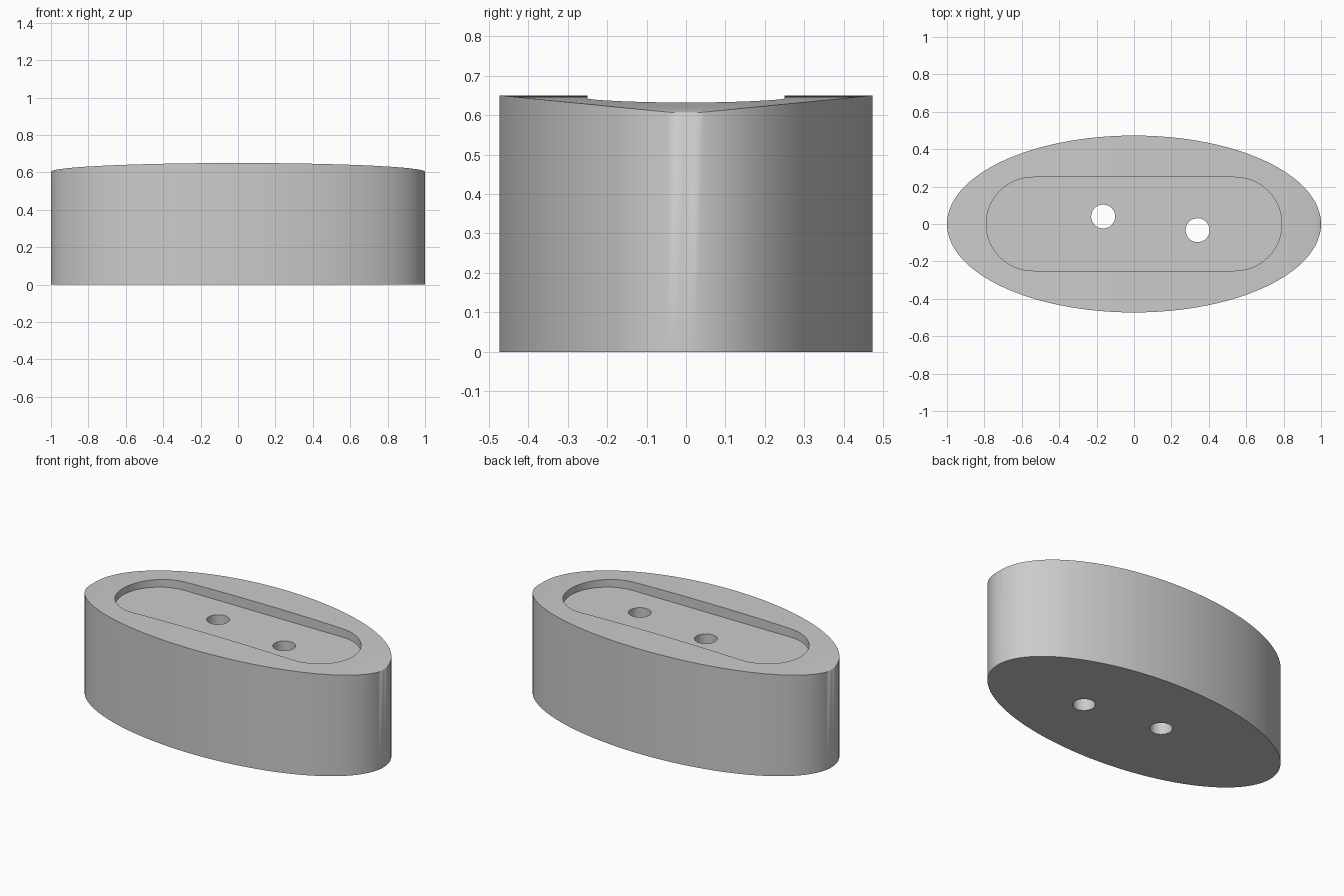
import bpy, bmesh
from math import cos, sin, pi, radians

old = bpy.data.objects.get("Cube")
if old:
    bpy.data.objects.remove(old, do_unlink=True)

HALF_DEPTH = 0.473
END_HEIGHT, CROWN = 0.603, 0.047
FLOOR = 0.59
SEGMENTS = 128

grey = bpy.data.materials.new("plain grey")
grey.use_nodes = True
colour = (0.6, 0.6, 0.6, 1)
grey.diffuse_color = colour
grey.node_tree.nodes["Principled BSDF"].inputs["Base Color"].default_value = colour


def make_object(name, bm):
    bmesh.ops.recalc_face_normals(bm, faces=bm.faces)
    mesh = bpy.data.meshes.new(name)
    bm.to_mesh(mesh)
    bm.free()
    mesh.materials.append(grey)
    obj = bpy.data.objects.new(name, mesh)
    bpy.context.collection.objects.link(obj)
    return obj


def prism(name, outline, low, high):
    bm = bmesh.new()
    base = bm.faces.new([bm.verts.new((x, y, low)) for x, y in outline])
    top = bmesh.ops.extrude_face_region(bm, geom=[base], use_keep_orig=True)["geom"]
    moved = [v for v in top if isinstance(v, bmesh.types.BMVert)]
    bmesh.ops.translate(bm, verts=moved, vec=(0, 0, high - low))
    return make_object(name, bm)


def arc(cx, cy, radius, start, end, steps):
    angles = [start + (end - start) * i / steps for i in range(steps + 1)]
    return [(cx + radius * cos(a), cy + radius * sin(a)) for a in angles]


# Elliptical body whose top arches along x, capped with strips running along y
bm = bmesh.new()
angles = [2 * pi * i / SEGMENTS for i in range(SEGMENTS)]
rims = []
for crowned in (False, True):
    rims.append([bm.verts.new((cos(a), HALF_DEPTH * sin(a),
                               END_HEIGHT + CROWN * abs(sin(a)) if crowned else 0))
                 for a in angles])
bottom, top = rims
for i in range(SEGMENTS):
    j = (i + 1) % SEGMENTS
    bm.faces.new((bottom[i], bottom[j], top[j], top[i]))
bm.faces.new(bottom)
for i in range(SEGMENTS // 2):
    strip = [top[i], top[i + 1], top[-i - 1], top[-i]]
    if i == 0:
        strip = [top[0], top[1], top[-1]]
    elif i == SEGMENTS // 2 - 1:
        strip = [top[i], top[i + 1], top[-i]]
    bm.faces.new(strip)
body = make_object("body", bm)

# Rounded pocket and two through holes
stadium = arc(0.54, 0, 0.25, -pi / 2, pi / 2, 32) + arc(-0.54, 0, 0.25, pi / 2, 3 * pi / 2, 32)
cutters = [prism("pocket_cutter", stadium, FLOOR, 1)]
for x, y in ((-0.165, 0.04), (0.34, -0.033)):
    cutters.append(prism("hole_cutter", arc(x, y, 0.064, 0, 2 * pi, 48)[:-1], -0.2, 0.9))

bpy.ops.object.select_all(action="DESELECT")
body.select_set(True)
bpy.context.view_layer.objects.active = body
for cutter in cutters:
    cutter.hide_render = True
    cut = body.modifiers.new(cutter.name, "BOOLEAN")
    cut.operation = "DIFFERENCE"
    cut.solver = "EXACT"
    cut.object = cutter
    bpy.ops.object.modifier_apply(modifier=cut.name)
for cutter in cutters:
    bpy.data.objects.remove(cutter, do_unlink=True)
bpy.ops.object.shade_smooth_by_angle(angle=radians(30))
